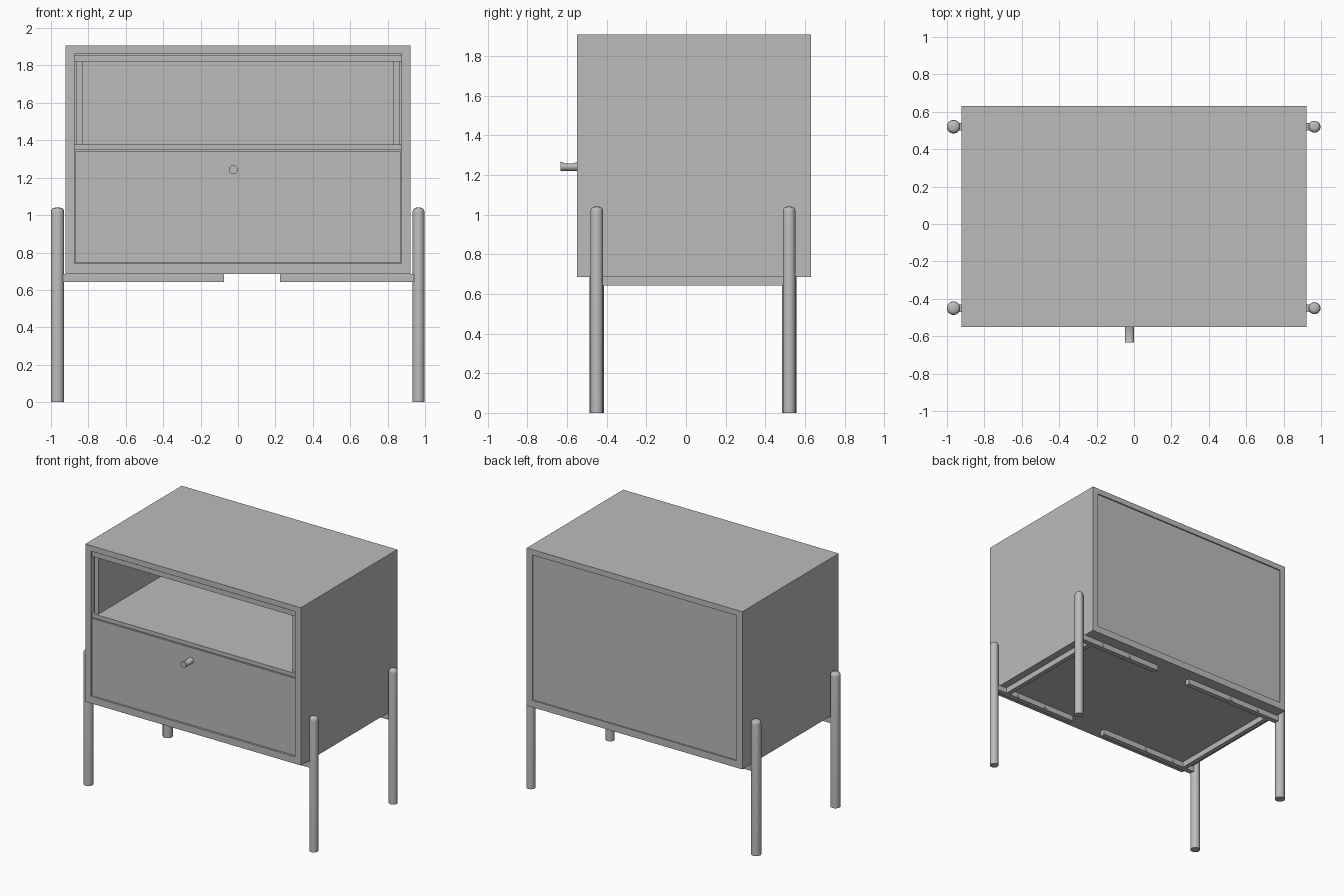
import bpy, bmesh
from mathutils import Matrix, Vector

if "Cube" in bpy.data.objects:
    bpy.data.objects.remove(bpy.data.objects["Cube"], do_unlink=True)

grey = bpy.data.materials.new("plain grey")
grey.use_nodes = True
GREY = (0.5, 0.5, 0.5, 1)
grey.diffuse_color = GREY
grey.node_tree.nodes["Principled BSDF"].inputs["Base Color"].default_value = GREY


def finish(name, bm, smooth=False):
    """Turn a bmesh into a named grey object."""
    bmesh.ops.recalc_face_normals(bm, faces=bm.faces)
    mesh = bpy.data.meshes.new(name)
    bm.to_mesh(mesh)
    bm.free()
    mesh.materials.append(grey)
    obj = bpy.data.objects.new(name, mesh)
    bpy.context.collection.objects.link(obj)
    if smooth:
        bpy.ops.object.select_all(action='DESELECT')
        obj.select_set(True)
        bpy.context.view_layer.objects.active = obj
        bpy.ops.object.shade_smooth_by_angle(angle=0.7)
    return obj


def box(name, x, y, z):
    """Box from (min, max) pairs on each axis."""
    bm = bmesh.new()
    bmesh.ops.create_cube(bm, size=1)
    lo, hi = (Vector(c) for c in zip(x, y, z))
    for v in bm.verts:
        v.co = (lo + hi) / 2 + v.co * (hi - lo)
    return finish(name, bm)


def lathe(name, profile, matrix, sides=24):
    """Solid of revolution from (radius, height) pairs, closed at both ends."""
    bm = bmesh.new()
    rings = []
    for r, h in profile:
        ring = bmesh.ops.create_circle(bm, segments=sides, radius=r,
                                       matrix=matrix @ Matrix.Translation((0, 0, h)))
        rings.append(ring["verts"])
    for a, b in zip(rings, rings[1:]):
        for i in range(sides):
            j = (i + 1) % sides
            bm.faces.new((a[i], a[j], b[j], b[i]))
    bm.faces.new(rings[0])
    bm.faces.new(rings[-1])
    return finish(name, bm, smooth=True)


FRONT, BACK = -0.55, 0.63
SIDE, WALL = 0.923, 0.875
FLOOR, CEILING = 0.74, 1.864

# Cabinet shell
box("top_panel", (-SIDE, SIDE), (FRONT, BACK), (CEILING, 1.907))
box("bottom_panel", (-SIDE, SIDE), (FRONT, BACK), (0.686, FLOOR))
box("back_panel", (-WALL, WALL), (0.59, 0.62), (FLOOR, CEILING))

# Open compartment and drawer front
box("top_rail", (-WALL, WALL), (FRONT + 0.012, 0.59), (1.82, 1.857))
box("shelf", (-WALL, WALL), (FRONT + 0.012, 0.59), (1.348, 1.378))
box("drawer_front", (-0.87, 0.87), (FRONT + 0.008, FRONT + 0.05), (0.744, 1.342))

# Drawer knob with a thumb dip on its upper side
KNOB = Matrix.Translation((-0.025, FRONT + 0.01, 1.243)) @ Matrix.Rotation(1.5708, 4, 'X')
knob = lathe("drawer_knob", [(0.024, 0), (0.024, 0.035), (0.024, 0.05),
                             (0.024, 0.065), (0.024, 0.093)], KNOB)
for v in knob.data.vertices:
    if v.co.z > 1.243 and -0.61 < v.co.y < -0.57:
        v.co.z -= 0.4 * (v.co.z - 1.243)

LEG_Y = {"front": -0.45, "back": 0.52}
for side, s in (("left", 1), ("right", -1)):
    box(side + "_side_panel", sorted((s * WALL, s * SIDE)), (FRONT, BACK), (FLOOR, CEILING))
    box(side + "_inner_lining", sorted((s * 0.83, s * 0.866)), (FRONT + 0.03, 0.59), (1.378, 1.82))
    box(side + "_cross_rail", sorted((s * 0.83, s * 0.865)), (-0.45, 0.52), (0.642, 0.686))

    # Legs with rounded tops, and the rails that carry the cabinet
    r = 0.032 if s > 0 else 0.036
    rail_end = 0.225 if s > 0 else -0.075
    for end, y in LEG_Y.items():
        name = end + "_" + side
        lathe(name + "_leg", [(r, 0), (r, 1.015), (r * 0.92, 1.029), (r * 0.7, 1.037),
                              (r * 0.35, 1.04)], Matrix.Translation((s * 0.965, y, 0)))
        box(name + "_rail", sorted((rail_end, s * 0.95)), (y - 0.02, y + 0.02), (0.643, 0.686))
        for i, x in enumerate((0.483, 0.743)):
            place = Matrix.Translation((s * x, y + 0.024, 0.664)) @ Matrix.Rotation(1.5708, 4, 'X')
            lathe(name + "_screw_" + str(i + 1), [(0.015, 0), (0.015, 0.048)], place, 12)
